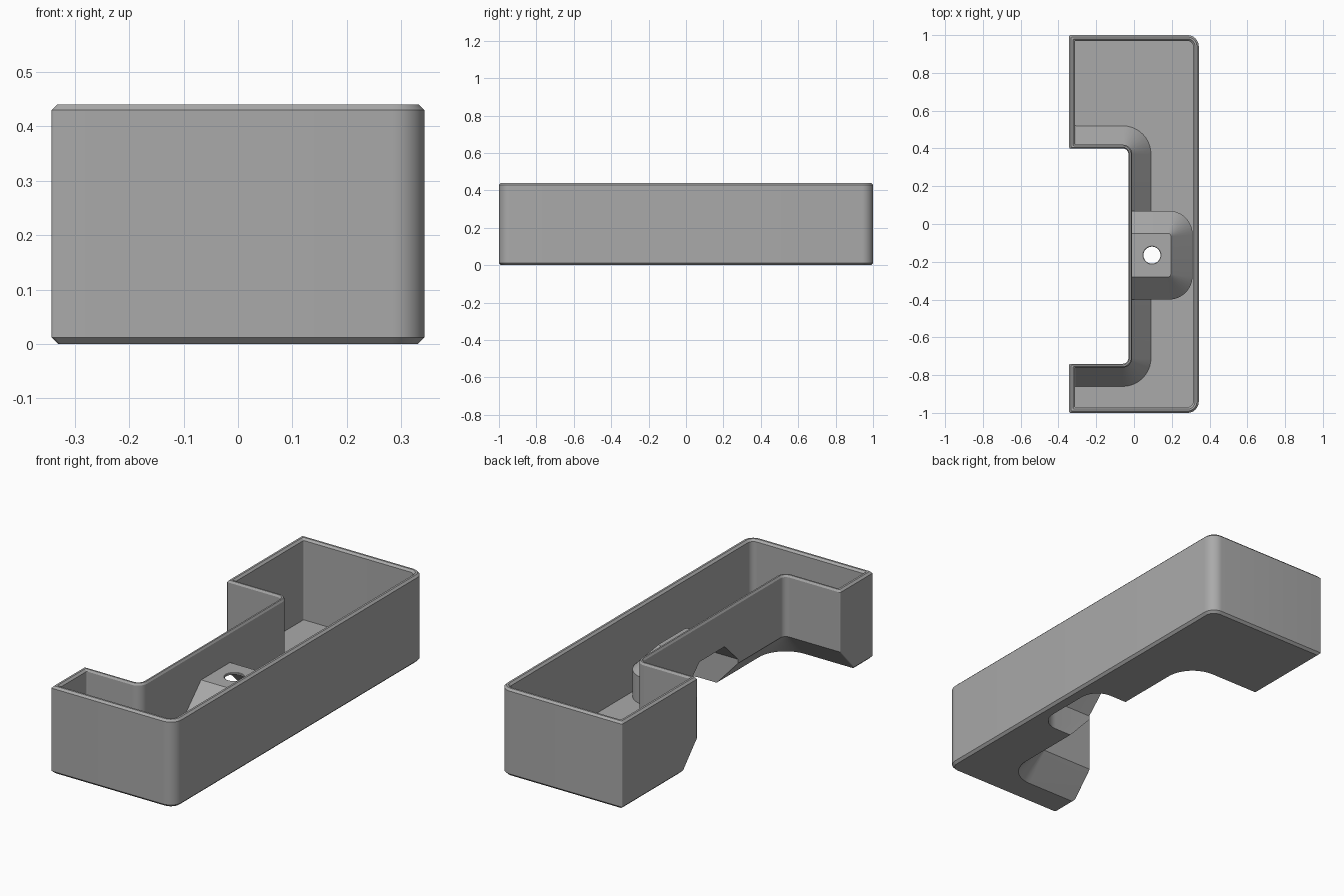
import bpy, bmesh, math
from mathutils import Vector

cube = bpy.data.objects.get("Cube")
if cube:
    bpy.data.objects.remove(cube, do_unlink=True)

grey = bpy.data.materials.new("plain grey")
grey.use_nodes = True
grey.diffuse_color = (0.4, 0.4, 0.4, 1)
grey.node_tree.nodes["Principled BSDF"].inputs["Base Color"].default_value = (0.4, 0.4, 0.4, 1)


def rounded(corners, steps=10):
    """Round every (x, y, radius) corner of an outline with an arc."""
    pts = []
    for k, (x, y, r) in enumerate(corners):
        p = Vector((x, y))
        a = (Vector(corners[k - 1][:2]) - p).normalized()
        b = (Vector(corners[(k + 1) % len(corners)][:2]) - p).normalized()
        centre = p + (a + b) * r
        for s in range(steps + 1):
            t = s / steps * math.pi / 2
            pts.append(centre - b * r * math.cos(t) - a * r * math.sin(t))
    return pts


def loft(name, rings):
    """Join equal outlines at rising path heights and cap both ends."""
    bm = bmesh.new()
    loops = [[bm.verts.new((p.x, p.y, z)) for p in pts] for pts, z in rings]
    n = len(loops[0])
    for lo, hi in zip(loops, loops[1:]):
        for k in range(n):
            j = (k + 1) % n
            bm.faces.new((lo[k], lo[j], hi[j], hi[k]))
    bm.faces.new(loops[0][::-1])
    bm.faces.new(loops[-1])
    bmesh.ops.recalc_face_normals(bm, faces=bm.faces)
    mesh = bpy.data.meshes.new(name)
    bm.to_mesh(mesh)
    bm.free()
    mesh.materials.append(grey)
    ob = bpy.data.objects.new(name, mesh)
    bpy.context.collection.objects.link(ob)
    return ob


def combine(target, other, operation):
    """Apply a boolean and discard the helper."""
    mod = target.modifiers.new("combine", 'BOOLEAN')
    mod.operation = operation
    mod.solver = 'EXACT'
    mod.object = other
    bpy.context.view_layer.objects.active = target
    bpy.ops.object.modifier_apply(modifier=mod.name)
    bpy.data.objects.remove(other, do_unlink=True)


def tray_outline(inset, wall, flare):
    """C outline: inset of the outer sides, of the notch sides, notch growth."""
    e, f = 0.343 - inset, 1 - inset
    grow = wall + flare
    nx, n1, n0 = -0.03 + grow, 0.4 + grow, -0.74 - grow
    big, small, bend = max(0.06 - inset, 0.02), 0.006, 0.03 + grow
    return rounded([(e, -f, big), (e, f, big), (-e, f, small), (-e, n1, small),
                    (nx, n1, bend), (nx, n0, bend), (-e, n0, small), (-e, -f, small)])


def pocket_outline(x0, x1, half, r):
    yc = -0.165
    return rounded([(x1, yc - half, r), (x1, yc + half, r),
                    (x0, yc + half, 0.002), (x0, yc - half, 0.002)])


def disc(r):
    return [Vector((0.095 + r * math.cos(k * math.pi / 24),
                    -0.165 + r * math.sin(k * math.pi / 24))) for k in range(48)]


# Tray: outside from the base up, over the rim, then down the cavity to the floor
tray = loft("tray", [
    (tray_outline(0.012, 0.008, 0.112), 0),
    (tray_outline(0, 0, 0.108), 0.012),
    (tray_outline(0, 0, 0), 0.13),
    (tray_outline(0, 0, 0), 0.43),
    (tray_outline(0.01, 0.006, 0), 0.44),
    (tray_outline(0.02, 0.014, 0), 0.44),
    (tray_outline(0.03, 0.02, 0), 0.43),
    (tray_outline(0.03, 0.02, 0), 0.15),
    (tray_outline(0.03, 0.02, 0.1), 0.03),
])

# Raised screw mount with sloping upper sides, growing from the floor
mount = loft("screw_mount", [
    (pocket_outline(0.09, 0.31, 0.235, 0.125), 0.008),
    (pocket_outline(-0.02, 0.31, 0.235, 0.125), 0.134),
    (pocket_outline(-0.02, 0.31, 0.235, 0.125), 0.165),
    (pocket_outline(-0.02, 0.195, 0.115, 0.015), 0.285),
])
combine(tray, mount, 'UNION')

# Matching recess underneath, open towards the notch
recess = loft("recess_cutter", [
    (pocket_outline(-0.15, 0.283, 0.208, 0.1), -0.1),
    (pocket_outline(-0.15, 0.283, 0.208, 0.1), 0.15),
    (pocket_outline(-0.15, 0.18, 0.1, 0.012), 0.255),
])
combine(tray, recess, 'DIFFERENCE')

# Screw hole, widened from below
hole = loft("hole_cutter", [
    (disc(0.085), 0.24), (disc(0.085), 0.256), (disc(0.045), 0.275),
    (disc(0.045), 0.283), (disc(0.055), 0.29),
])
combine(tray, hole, 'DIFFERENCE')

bpy.ops.object.select_all(action='DESELECT')
tray.select_set(True)
bpy.context.view_layer.objects.active = tray
bpy.ops.object.shade_smooth_by_angle(angle=math.radians(25))
